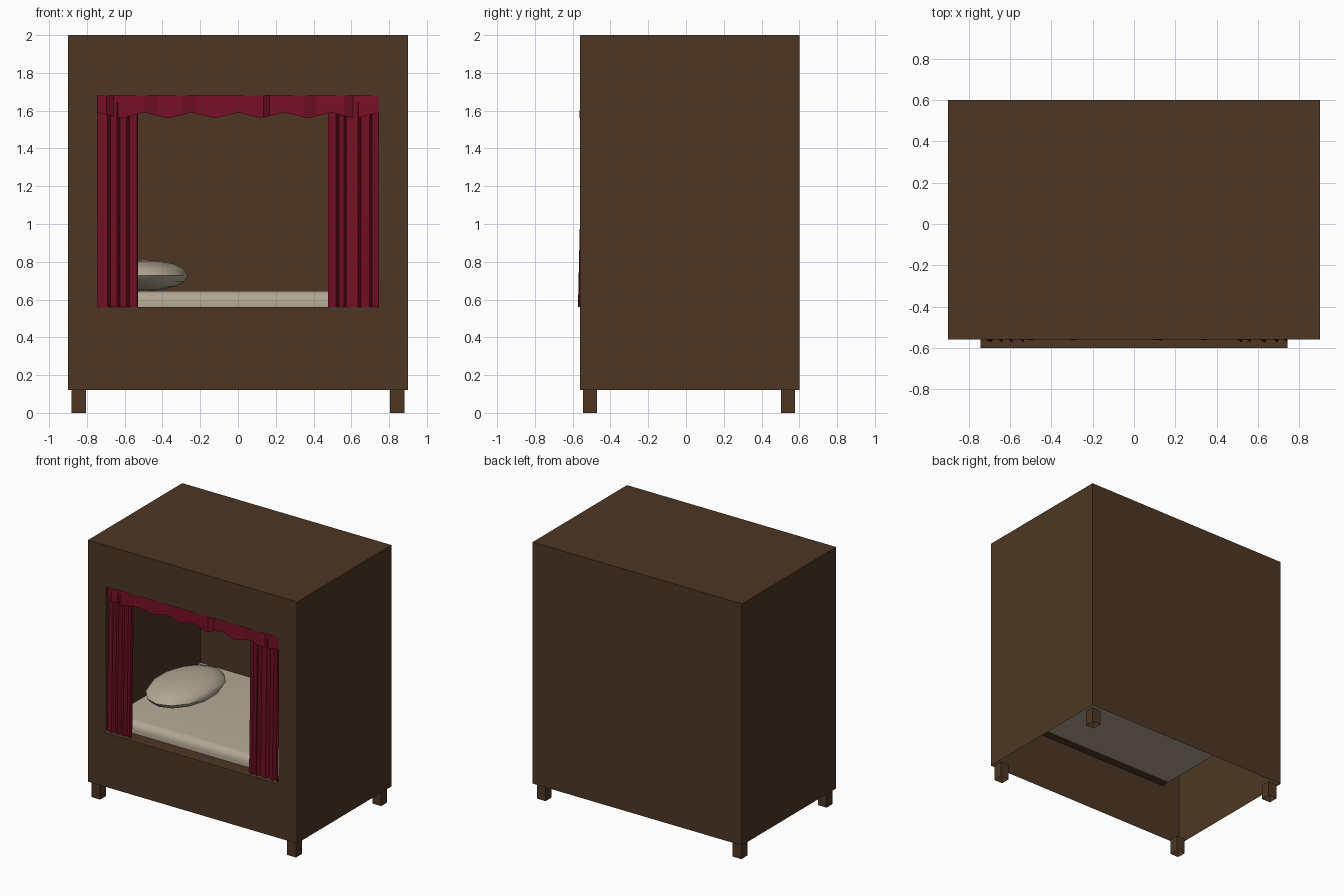
import bpy, bmesh, math

if "Cube" in bpy.data.objects:
    bpy.data.objects.remove(bpy.data.objects["Cube"])


def material(name, rgb):
    m = bpy.data.materials.new(name)
    m.diffuse_color = (*rgb, 1)
    m.use_nodes = True
    m.node_tree.nodes["Principled BSDF"].inputs["Base Color"].default_value = m.diffuse_color
    return m


WOOD = material("dark brown wood", (0.075, 0.037, 0.017))
CLOTH = material("crimson cloth", (0.180, 0.005, 0.018))
CREAM = material("cream linen", (0.45, 0.385, 0.295))


def finish(name, bm, mat):
    bmesh.ops.remove_doubles(bm, verts=bm.verts, dist=1e-5)
    me = bpy.data.meshes.new(name)
    bm.to_mesh(me)
    bm.free()
    me.materials.append(mat)
    ob = bpy.data.objects.new(name, me)
    bpy.context.collection.objects.link(ob)
    return ob


def quad(bm, *pts):
    return bm.faces.new([bm.verts.new(p) for p in pts])


def smooth(ob, angle):
    bpy.ops.object.select_all(action='DESELECT')
    bpy.context.view_layer.objects.active = ob
    ob.select_set(True)
    bpy.ops.object.shade_smooth_by_angle(angle=math.radians(angle))


# Main dimensions
W, F, B, Z0, Z1 = 0.90, -0.56, 0.60, 0.12, 2.0   # outer shell
w, z0, z1 = 0.743, 0.56, 1.68                    # niche opening

# Outer shell, open underneath, front wall framed round the opening
bm = bmesh.new()
quad(bm, (-W, F, Z1), (W, F, Z1), (W, B, Z1), (-W, B, Z1))
quad(bm, (W, B, Z0), (-W, B, Z0), (-W, B, Z1), (W, B, Z1))
quad(bm, (W, F, Z0), (W, B, Z0), (W, B, Z1), (W, F, Z1))
quad(bm, (-W, B, Z0), (-W, F, Z0), (-W, F, Z1), (-W, B, Z1))
outer = [(-W, Z0), (W, Z0), (W, Z1), (-W, Z1)]
inner = [(-w, z0), (w, z0), (w, z1), (-w, z1)]
for i in range(4):
    j = (i + 1) % 4
    quad(bm, *[(x, F, z) for x, z in (outer[i], outer[j], inner[j], inner[i])])
finish("cabinet_shell", bm, WOOD)

# Niche side walls and ceiling
bm = bmesh.new()
quad(bm, (-w, F, z0), (-w, B, z0), (-w, B, z1), (-w, F, z1))
quad(bm, (w, B, z0), (w, F, z0), (w, F, z1), (w, B, z1))
quad(bm, (-w, B, z1), (w, B, z1), (w, F, z1), (-w, F, z1))
finish("niche_lining", bm, WOOD)

# Thin sill reaching out in front of the opening
bm = bmesh.new()
quad(bm, (-w, -0.6, z0), (w, -0.6, z0), (w, -0.49, z0), (-w, -0.49, z0))
finish("sill", bm, WOOD)

# Four square legs, open at top and bottom
for side, sx in (("left", -1), ("right", 1)):
    for end, y in (("front", -0.508), ("back", 0.54)):
        bm = bmesh.new()
        bmesh.ops.create_cube(bm, size=1)
        for v in bm.verts:
            v.co = (v.co.x * 0.075 + sx * 0.843, v.co.y * 0.075 + y, (v.co.z + 0.5) * Z0)
        caps = [f for f in bm.faces if abs(f.normal.z) > 0.9]
        bmesh.ops.delete(bm, geom=caps, context='FACES_ONLY')
        finish(f"{end}_{side}_leg", bm, WOOD)

# Mattress with rounded front edge
bm = bmesh.new()
bmesh.ops.create_cube(bm, size=1)
for v in bm.verts:
    v.co = (v.co.x * 2 * w, 0.055 + v.co.y * 1.09, 0.6025 + v.co.z * 0.085)
edges = [e for e in bm.edges
         if all(v.co.y < 0 and v.co.z > 0.6 for v in e.verts)]
bmesh.ops.bevel(bm, geom=edges, offset=0.055, segments=4, profile=0.5, affect='EDGES')
smooth(finish("mattress", bm, CREAM), 40)

# Pillow
bm = bmesh.new()
bmesh.ops.create_uvsphere(bm, u_segments=14, v_segments=8, radius=1)
for v in bm.verts:
    v.co = (-0.5 + v.co.x * 0.24, 0.07 + v.co.y * 0.36, 0.728 + v.co.z * 0.083)
smooth(finish("pillow", bm, CREAM), 60)


# Curtains: zigzag pleats that flare towards the hem
def curtain(name, xs):
    bm = bmesh.new()
    rows = []
    for z, front, back in ((z0, -0.572, -0.545), (1.04, -0.561, -0.535), (1.64, -0.548, -0.525)):
        rows.append([bm.verts.new((x, front if i % 2 else back, z)) for i, x in enumerate(xs)])
    for lo, hi in zip(rows, rows[1:]):
        for i in range(len(xs) - 1):
            bm.faces.new((lo[i], lo[i + 1], hi[i + 1], hi[i]))
    finish(name, bm, CLOTH)


curtain("left_curtain", [-0.743, -0.69, -0.675, -0.64, -0.625, -0.59, -0.575, -0.535, -0.53])
curtain("right_curtain", [0.477, 0.52, 0.535, 0.56, 0.575, 0.635, 0.65, 0.695, 0.71, 0.743])

# Valance: six shallow points along the hem, with steep pleat returns
folds = [-0.743, -0.695, -0.66, -0.495, -0.43, -0.29, -0.225,
         0.135, 0.167, 0.347, 0.41, 0.56, 0.61, 0.743]
hem_marks = [-w + i * w / 6 for i in range(13)]


def fold_y(x):
    for i in range(len(folds) - 1):
        if x <= folds[i + 1] + 1e-6:
            t = (x - folds[i]) / (folds[i + 1] - folds[i])
            a, b = (-0.535, -0.559) if i % 2 == 0 else (-0.559, -0.535)
            return a + (b - a) * t
    return -0.559


def hem_z(x):
    s = ((x + w) / (w / 3)) % 1
    return 1.59 - 0.03 * (1 - abs(2 * s - 1))


bm = bmesh.new()
xs = sorted(set(round(x, 4) for x in folds + hem_marks))
low = [bm.verts.new((x, fold_y(x) - 0.004, hem_z(x))) for x in xs]
top = [bm.verts.new((x, fold_y(x), z1)) for x in xs]
for i in range(len(xs) - 1):
    bm.faces.new((low[i], low[i + 1], top[i + 1], top[i]))
finish("valance", bm, CLOTH)
